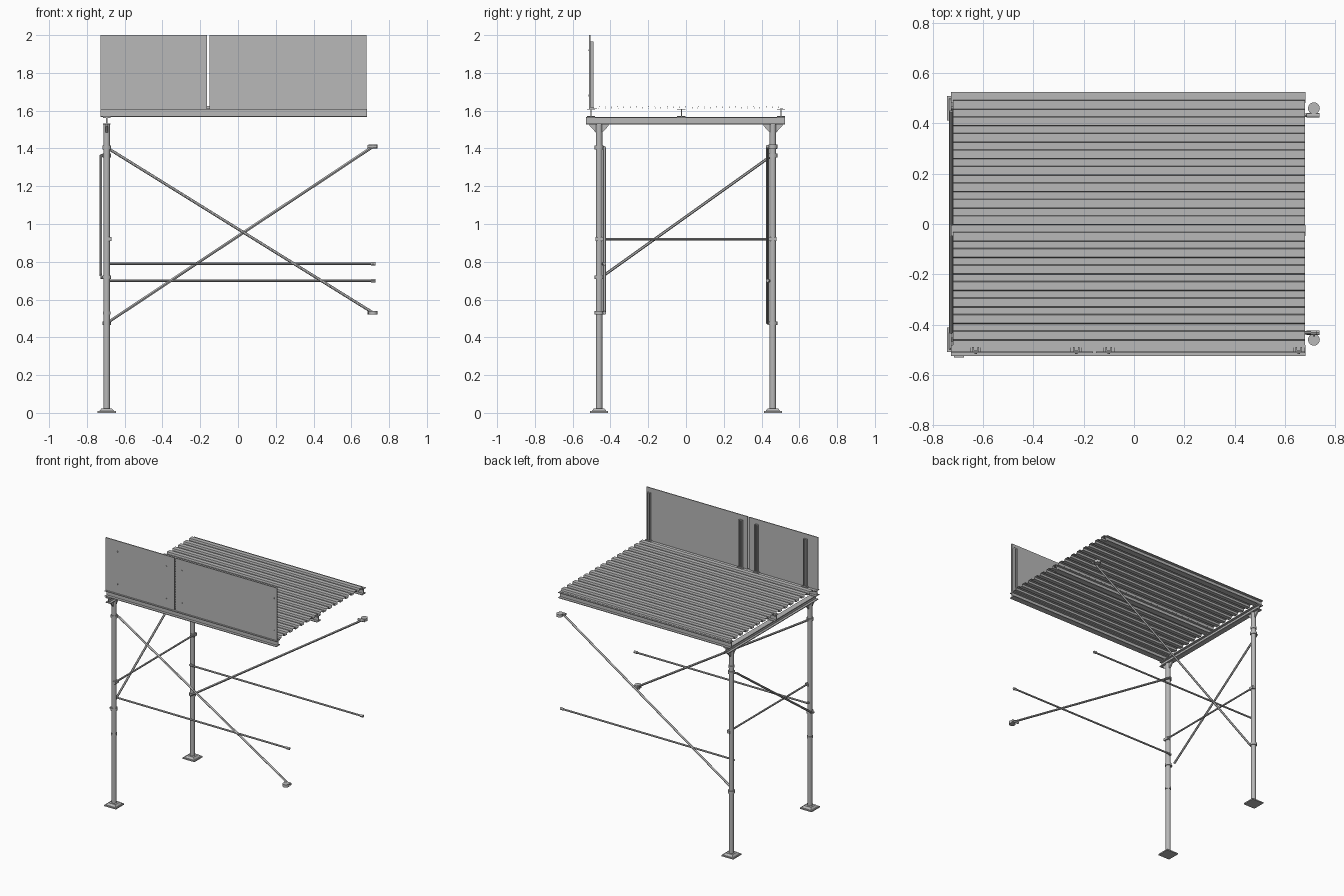
import bpy
import bmesh
from mathutils import Vector

cube = bpy.data.objects.get("Cube")
if cube:
    bpy.data.objects.remove(cube, do_unlink=True)

steel = bpy.data.materials.new("galvanised grey")
steel.use_nodes = True
GREY = (0.48, 0.48, 0.48, 1)
steel.diffuse_color = GREY
steel.node_tree.nodes["Principled BSDF"].inputs["Base Color"].default_value = GREY


def finish(name, bm, smooth=False):
    bmesh.ops.recalc_face_normals(bm, faces=bm.faces)
    mesh = bpy.data.meshes.new(name)
    bm.to_mesh(mesh)
    bm.free()
    mesh.materials.append(steel)
    obj = bpy.data.objects.new(name, mesh)
    bpy.context.collection.objects.link(obj)
    if smooth:
        bpy.ops.object.select_all(action='DESELECT')
        obj.select_set(True)
        bpy.context.view_layer.objects.active = obj
        bpy.ops.object.shade_smooth_by_angle()
    return obj


def box(name, lo, hi):
    bm = bmesh.new()
    bmesh.ops.create_cube(bm, size=1)
    lo, hi = Vector(lo), Vector(hi)
    for v in bm.verts:
        v.co = Vector(a * b for a, b in zip(v.co, hi - lo)) + (lo + hi) / 2
    return finish(name, bm)


def tube(name, start, end, radius, sides=12):
    bm = bmesh.new()
    start, end = Vector(start), Vector(end)
    axis = end - start
    bmesh.ops.create_cone(bm, cap_ends=True, segments=sides, radius1=radius,
                          radius2=radius, depth=axis.length)
    turn = Vector((0, 0, 1)).rotation_difference(axis).to_matrix()
    for v in bm.verts:
        v.co = turn @ v.co + (start + end) / 2
    return finish(name, bm, True)


def extrude(name, points, place, length):
    """Extrude a closed outline; place maps outline points into space."""
    bm = bmesh.new()
    face = bm.faces.new([bm.verts.new(place(*p)) for p in points])
    new = bmesh.ops.extrude_face_region(bm, geom=[face])["geom"]
    bmesh.ops.translate(bm, vec=length,
                        verts=[g for g in new if isinstance(g, bmesh.types.BMVert)])
    return finish(name, bm)


def i_section(w, h, t):
    """Outline of an I beam, bottom centre at the origin."""
    right = [(w, 0), (w, t), (t / 2, t), (t / 2, h - t), (w, h - t), (w, h)]
    return right + [(-u, v) for u, v in reversed(right)]


POST_X, POST_Y, BRACE_Y, END_X = -0.695, 0.46, 0.432, 0.715
SIDES = (("front", -1), ("back", 1))

# Posts with base plates and head gussets
for label, s in SIDES:
    y = s * POST_Y
    tube(label + "_post", (POST_X, y, 0.015), (POST_X, y, 1.527), 0.0175, 20)
    box(label + "_base_plate", (POST_X - 0.048, y - 0.048, 0), (POST_X + 0.048, y + 0.048, 0.009))
    bm = bmesh.new()
    bmesh.ops.create_cone(bm, cap_ends=True, segments=4, radius1=0.056, radius2=0.04, depth=0.014)
    bmesh.ops.rotate(bm, verts=bm.verts, matrix=Vector((1, 0, 0)).rotation_difference(
        Vector((1, 1, 0))).to_matrix())
    bmesh.ops.translate(bm, verts=bm.verts, vec=(POST_X, y, 0.016))
    finish(label + "_base_socket", bm)
    extrude(label + "_head_gusset",
            [(-0.05, 1.527), (0.05, 1.527), (0.05, 1.52), (0.018, 1.485), (-0.018, 1.485), (-0.05, 1.52)],
            lambda u, v: (POST_X - 0.006, y + u, v), (0.012, 0, 0))

# Cross beam on the posts and three beams carrying the deck
extrude("cross_beam", i_section(0.02, 0.04, 0.006),
        lambda u, v: (POST_X + u, -0.53, 1.526 + v), (0, 1.055, 0))
for label, y in (("front", -0.503), ("middle", -0.025), ("back", 0.503)):
    extrude(label + "_deck_beam", i_section(0.022, 0.043, 0.005),
            lambda u, v: (-0.727, y + u, 1.567 + v), (1.409, 0, 0))

# Corrugated deck sheet
RIBS, PITCH = 15, 0.0655
outline = []
for i in range(RIBS):
    y = -0.49 + i * PITCH
    outline += [(y, 1.611), (y + 0.028, 1.611), (y + 0.031, 1.625), (y + 0.0625, 1.625)]
outline += [(y + PITCH, 1.611), (y + PITCH + 0.02, 1.611)]
bm = bmesh.new()
rows = [[bm.verts.new((x, y, z)) for y, z in outline] for x in (-0.72, 0.68)]
for i in range(len(outline) - 1):
    bm.faces.new((rows[0][i], rows[1][i], rows[1][i + 1], rows[0][i + 1]))
deck = finish("corrugated_deck", bm)
thick = deck.modifiers.new("thickness", 'SOLIDIFY')
thick.thickness = 0.002
thick.offset = 0

# Edge protection panels with channel battens and bolts
for label, x0, x1, battens in (("right", -0.728, -0.163, (-0.63, -0.23)),
                               ("left", -0.152, 0.68, (-0.10, 0.655))):
    box(label + "_guard_panel", (x0, -0.513, 1.61), (x1, -0.506, 2.0))
    for x in battens:
        box(label + "_batten_web", (x - 0.012, -0.506, 1.61), (x + 0.012, -0.502, 1.965))
        for s in (-1, 1):
            box(label + "_batten_flange", (x + s * 0.01 - 0.003, -0.506, 1.61),
                (x + s * 0.01 + 0.003, -0.489, 1.965))
        box(label + "_batten_foot", (x - 0.022, -0.506, 1.61), (x + 0.022, -0.487, 1.616))
        for z in (1.68, 1.92):
            tube("panel_bolt", (x, -0.517, z), (x, -0.512, z), 0.005, 8)


def coupler(label, x, y, z, toward):
    """Collar round a post with a lug reaching a brace."""
    tube(label + "_collar", (x, y, z - 0.01), (x, y, z + 0.01), 0.0235, 16)
    end = Vector((x, y, z)) + Vector(toward)
    tube(label + "_lug", (x, y, z), end, 0.008, 8)


# Long braces: one diagonal and one rail on each face
for label, s, z0, z1, rail_z in (("front", -1, 1.405, 0.53, 0.79), ("back", 1, 0.475, 1.41, 0.70)):
    y, by = s * POST_Y, s * BRACE_Y
    reach = (0, by - y, 0)
    tube(label + "_diagonal", (POST_X, by, z0), (END_X, by, z1), 0.0075)
    coupler(label + "_diagonal", POST_X, y, z0, reach)
    coupler(label + "_diagonal_end", END_X, y, z1, reach)
    tube(label + "_diagonal_tip", (END_X - 0.03, by, z1), (END_X + 0.022, by, z1), 0.009)
    tube(label + "_rail", (POST_X, by, rail_z), (END_X + 0.012, by, rail_z), 0.0065)
    tube(label + "_rail_tip", (END_X - 0.012, by, rail_z), (END_X + 0.012, by, rail_z), 0.009)
    tube(label + "_rail_pin", (END_X, by, rail_z), (END_X, y - s * 0.012, rail_z), 0.004, 8)
    tube(label + "_rail_lug", (POST_X, by, rail_z), (POST_X, y, rail_z), 0.009, 8)

# End frame bracing between the two posts
SIDE_X = -0.727
tube("side_diagonal", (SIDE_X, -BRACE_Y, 0.73), (SIDE_X, 0.45, 1.36), 0.0075)
for label, y, z in (("side_low", -POST_Y, 0.718), ("side_high", POST_Y, 1.362)):
    coupler(label, POST_X, y, z, (SIDE_X - POST_X, 0, 0))
tube("side_rail", (POST_X + 0.014, -0.475, 0.92), (POST_X + 0.014, 0.475, 0.92), 0.0065)
for label, s in SIDES:
    box(label + "_side_rail_clamp", (POST_X, s * POST_Y - 0.02, 0.91),
        (POST_X + 0.024, s * POST_Y + 0.02, 0.93))
# Matching collars at brace level on the opposite posts
for label, y, z in (("front", -POST_Y, 0.53), ("back", POST_Y, 1.405)):
    tube(label + "_spare_collar", (POST_X, y, z - 0.008), (POST_X, y, z + 0.008), 0.021, 16)
